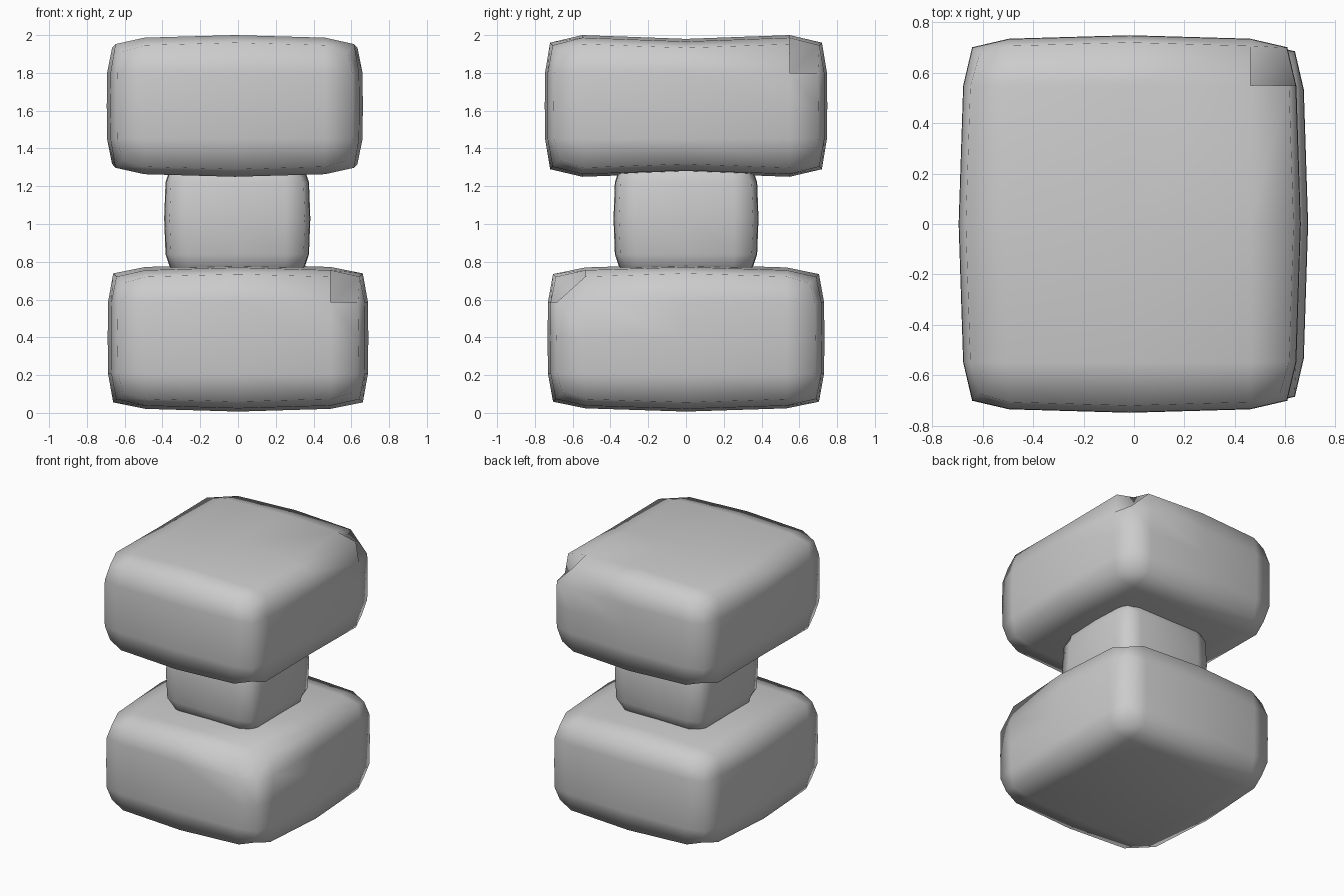
import bpy
import bmesh
from mathutils import Vector

cube = bpy.data.objects.get("Cube")
if cube:
    bpy.data.objects.remove(cube)

# Single stone colour
stone = bpy.data.materials.new("stone_grey")
stone.use_nodes = True
colour = (0.6, 0.6, 0.6, 1)
stone.diffuse_color = colour
stone.node_tree.nodes["Principled BSDF"].inputs["Base Color"].default_value = colour


def pillow_block(name, centre, half, border, bulge, chip=None, depth=0.12, saddle=False):
    """Block with bulging sides, softened edges and an optional chipped corner."""
    bm = bmesh.new()
    bmesh.ops.create_cube(bm, size=2)
    bmesh.ops.subdivide_edges(bm, edges=bm.edges[:], cuts=3, use_grid_fill=True)
    for v in bm.verts:
        t = [round(c * 2) / 2 for c in v.co]
        # Move the inner grid lines close to the block's edges
        base = [h if abs(a) == 1 else (h - border if a else 0) for h, a in zip(half, t)]
        for axis in range(3):
            size = base[axis]
            if abs(t[axis]) == 1:
                for other in {0, 1, 2} - {axis}:
                    edge = abs(t[other]) == 1
                    if saddle and axis == 2 and other == 1:
                        size -= 0.04 if edge else (0 if t[other] else 0.02)
                    else:
                        size -= bulge[other] * base[other] ** 2 + (0.02 if edge else 0)
            v.co[axis] = size * (1 if t[axis] > 0 else -1)
        if chip and tuple(t) == chip:
            v.co -= Vector(chip) * depth
        v.co += Vector(centre)
    bmesh.ops.recalc_face_normals(bm, faces=bm.faces[:])
    for f in bm.faces:
        f.smooth = True
    mesh = bpy.data.meshes.new(name)
    bm.to_mesh(mesh)
    bm.free()
    mesh.materials.append(stone)
    obj = bpy.data.objects.new(name, mesh)
    bpy.context.collection.objects.link(obj)
    return obj


soft = (0.06, 0.06, 0.06)
# Base, neck and cap
pillow_block("base_block", (0, 0, 0.397), (0.69, 0.733, 0.39), 0.2, soft, chip=(1, -1, 1))
pillow_block("neck_block", (-0.004, 0, 1.03), (0.387, 0.384, 0.32), 0.13, (0.06, 0.06, 0.2))
pillow_block("cap_block", (-0.017, 0, 1.625), (0.678, 0.748, 0.375), 0.2, soft,
             chip=(1, 1, 1), saddle=True)
